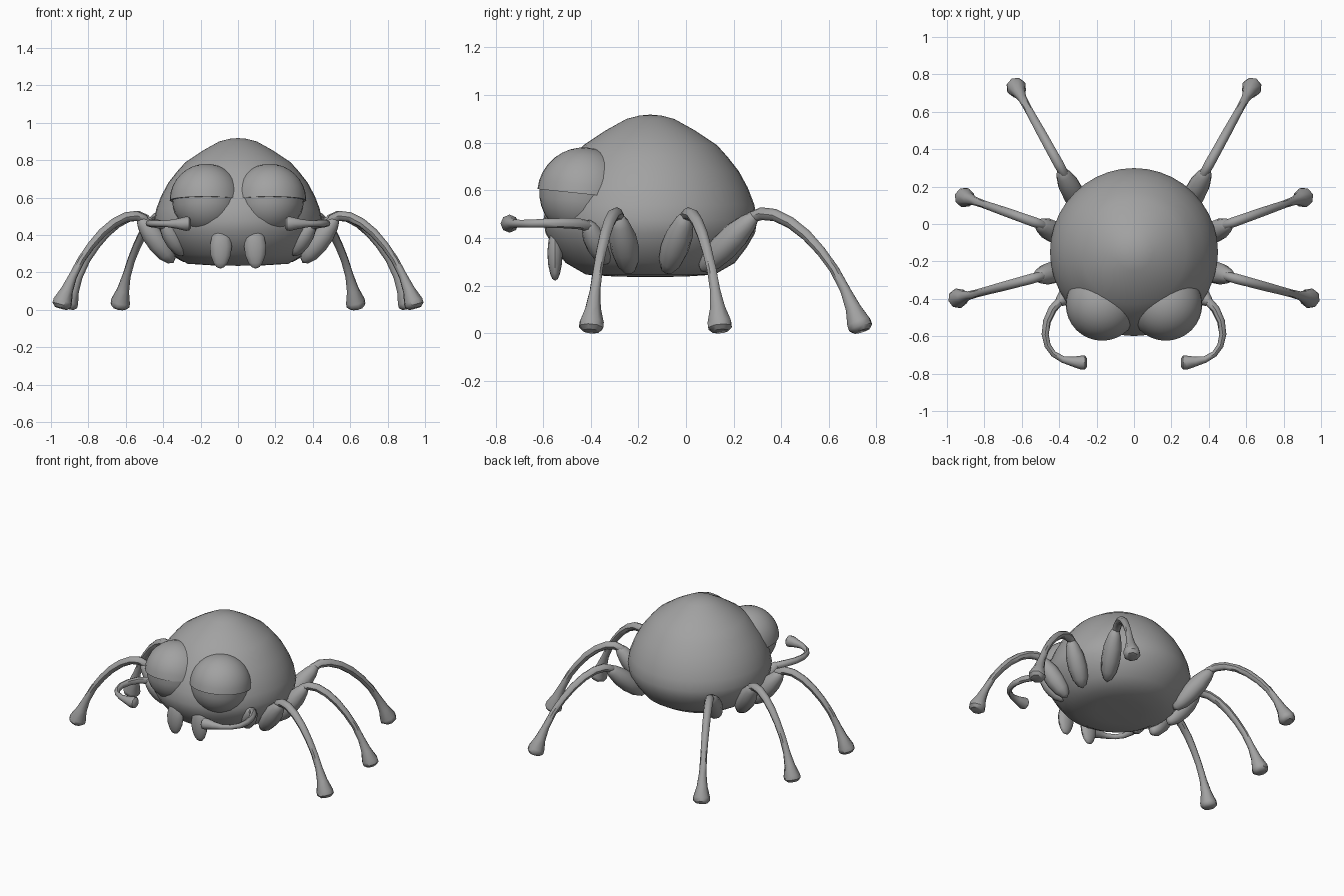
import bpy, bmesh, math
from mathutils import Vector, Matrix

if "Cube" in bpy.data.objects:
    bpy.data.objects.remove(bpy.data.objects["Cube"])

grey = bpy.data.materials.new("plain grey")
grey.diffuse_color = (0.36, 0.36, 0.36, 1)
grey.use_nodes = True
grey.node_tree.nodes["Principled BSDF"].inputs["Base Color"].default_value = grey.diffuse_color


def finish(name, bm, angle=45):
    bmesh.ops.remove_doubles(bm, verts=bm.verts, dist=0.0005)
    bmesh.ops.recalc_face_normals(bm, faces=bm.faces)
    mesh = bpy.data.meshes.new(name)
    bm.to_mesh(mesh)
    bm.free()
    mesh.materials.append(grey)
    ob = bpy.data.objects.new(name, mesh)
    bpy.context.collection.objects.link(ob)
    bpy.ops.object.select_all(action='DESELECT')
    bpy.context.view_layer.objects.active = ob
    ob.select_set(True)
    bpy.ops.object.shade_smooth_by_angle(angle=math.radians(angle))
    return ob


def sweep(name, path, radii, ref, sides=8, flat=1.0, angle=45):
    """Closed tube of varying radius along a path; flat squashes it across ref."""
    bm = bmesh.new()
    pts = [Vector(p) for p in path]
    rings = []
    for i, p in enumerate(pts):
        t = (pts[min(i + 1, len(pts) - 1)] - pts[max(i - 1, 0)]).normalized()
        u = Vector(ref)
        u = (u - t * u.dot(t)).normalized()
        v = t.cross(u) * flat
        rings.append([bm.verts.new(p + radii[i] * (u * math.cos(a) + v * math.sin(a)))
                      for a in (2 * math.pi * k / sides for k in range(sides))])
    for a, b in zip(rings, rings[1:]):
        for k in range(sides):
            j = (k + 1) % sides
            bm.faces.new((a[k], a[j], b[j], b[k]))
    bm.faces.new(rings[0])
    bm.faces.new(rings[-1])
    return finish(name, bm, angle)


def spindle(name, a, b, radius, sides=10):
    """Pointed oval limb segment."""
    a, b = Vector(a), Vector(b)
    prof = [(0, 0), (0.06, 0.45), (0.2, 0.82), (0.42, 1), (0.65, 0.95), (0.85, 0.68), (0.96, 0.4), (1, 0)]
    sweep(name, [a.lerp(b, t) for t, r in prof], [radius * r for t, r in prof], (0, 1, 0), sides)


def half_ball(name, centre, radius, upper, tilt):
    """Half of a ball, cut flat, tipped about x."""
    bm = bmesh.new()
    bmesh.ops.create_uvsphere(bm, u_segments=32, v_segments=16, radius=radius)
    cut = bmesh.ops.bisect_plane(bm, geom=bm.verts[:] + bm.edges[:] + bm.faces[:], dist=0.0001,
                                 plane_co=(0, 0, 0), plane_no=(0, 0, 1),
                                 clear_inner=upper, clear_outer=not upper)
    rim = [e for e in bm.edges if e.is_boundary]
    bmesh.ops.holes_fill(bm, edges=rim, sides=0)
    bm.transform(Matrix.Translation(centre) @ Matrix.Rotation(tilt, 4, 'X'))
    finish(name, bm, 40)


# Round body with a gently pointed top and flattened belly
body = [(0.235, 0), (0.238, 0.15), (0.246, 0.27), (0.295, 0.355), (0.36, 0.405), (0.42, 0.44),
        (0.475, 0.449), (0.54, 0.437), (0.61, 0.41), (0.68, 0.372), (0.74, 0.325), (0.79, 0.28),
        (0.85, 0.19), (0.9, 0.1), (0.914, 0.045), (0.918, 0)]
sweep("body", [(0, -0.15, z) for z, r in body], [r for z, r in body], (1, 0, 0), 40)

# Leg arc: share of the reach, height, radius
arc = [(-0.06, 0.455, 0.012), (0.0, 0.485, 0.024), (0.1, 0.502, 0.027), (0.22, 0.496, 0.026),
       (0.36, 0.464, 0.025), (0.5, 0.412, 0.024), (0.63, 0.345, 0.022), (0.75, 0.268, 0.021),
       (0.85, 0.18, 0.023), (0.92, 0.105, 0.034), (0.97, 0.045, 0.053), (0.985, 0.024, 0.053), (0.995, 0.008, 0.035)]

# Legs: thigh base, knee, foot (right side)
legs = {
    "front": ((0.345, -0.235, 0.25), (0.53, -0.285, 0.495), (0.5, -0.28), (0.95, -0.4)),
    "middle": ((0.345, -0.085, 0.25), (0.52, 0.005, 0.505), (0.49, -0.005), (0.915, 0.145)),
    "rear": ((0.27, 0.06, 0.26), (0.395, 0.295, 0.5), (0.375, 0.27), (0.635, 0.74)),
}

for side, s in (("right", 1), ("left", -1)):
    for pos, (base, knee, start, foot) in legs.items():
        spindle(f"{pos}_{side}_thigh", (s * base[0], *base[1:]), (s * knee[0], *knee[1:]), 0.06)
        a, b = Vector((s * start[0], start[1], 0)), Vector((s * foot[0], foot[1], 0))
        d = b - a
        sweep(f"{pos}_{side}_leg", [a + d * t + Vector((0, 0, z)) for t, z, r in arc],
              [r for t, z, r in arc], (-d.y, d.x, 0), 8)

    # Short curled feelers beside the face
    spindle(f"{side}_feeler_base", (s * 0.29, -0.33, 0.29), (s * 0.405, -0.42, 0.47), 0.05)
    curl = [(0.36, -0.375, 0.43, 0.012), (0.39, -0.405, 0.45, 0.023), (0.435, -0.455, 0.46, 0.023),
            (0.465, -0.52, 0.462, 0.021), (0.475, -0.59, 0.462, 0.019), (0.462, -0.65, 0.46, 0.017),
            (0.43, -0.695, 0.46, 0.016), (0.38, -0.724, 0.46, 0.018), (0.33, -0.735, 0.46, 0.026),
            (0.28, -0.741, 0.46, 0.038), (0.262, -0.741, 0.46, 0.037), (0.252, -0.741, 0.46, 0.024)]
    sweep(f"{side}_feeler", [(s * x, y, z) for x, y, z, r in curl], [c[3] for c in curl], (0, 0, 1), 8)

    # Eyeball below, slightly larger heavy lid above
    half_ball(f"{side}_eyeball", (s * 0.166, -0.43, 0.588), 0.186, False, math.radians(-6))
    half_ball(f"{side}_eyelid", (s * 0.17, -0.43, 0.585), 0.195, True, math.radians(-6))

    # Blunt fangs
    fang = [(0.44, 0), (0.425, 0.03), (0.39, 0.05), (0.34, 0.059), (0.29, 0.053), (0.25, 0.038),
            (0.228, 0.021), (0.22, 0)]
    sweep(f"{side}_fang", [(s * (0.095 - (z - 0.22) * 0.03), -0.55, z) for z, r in fang],
          [r for z, r in fang], (1, 0, 0), 12, 0.55)
